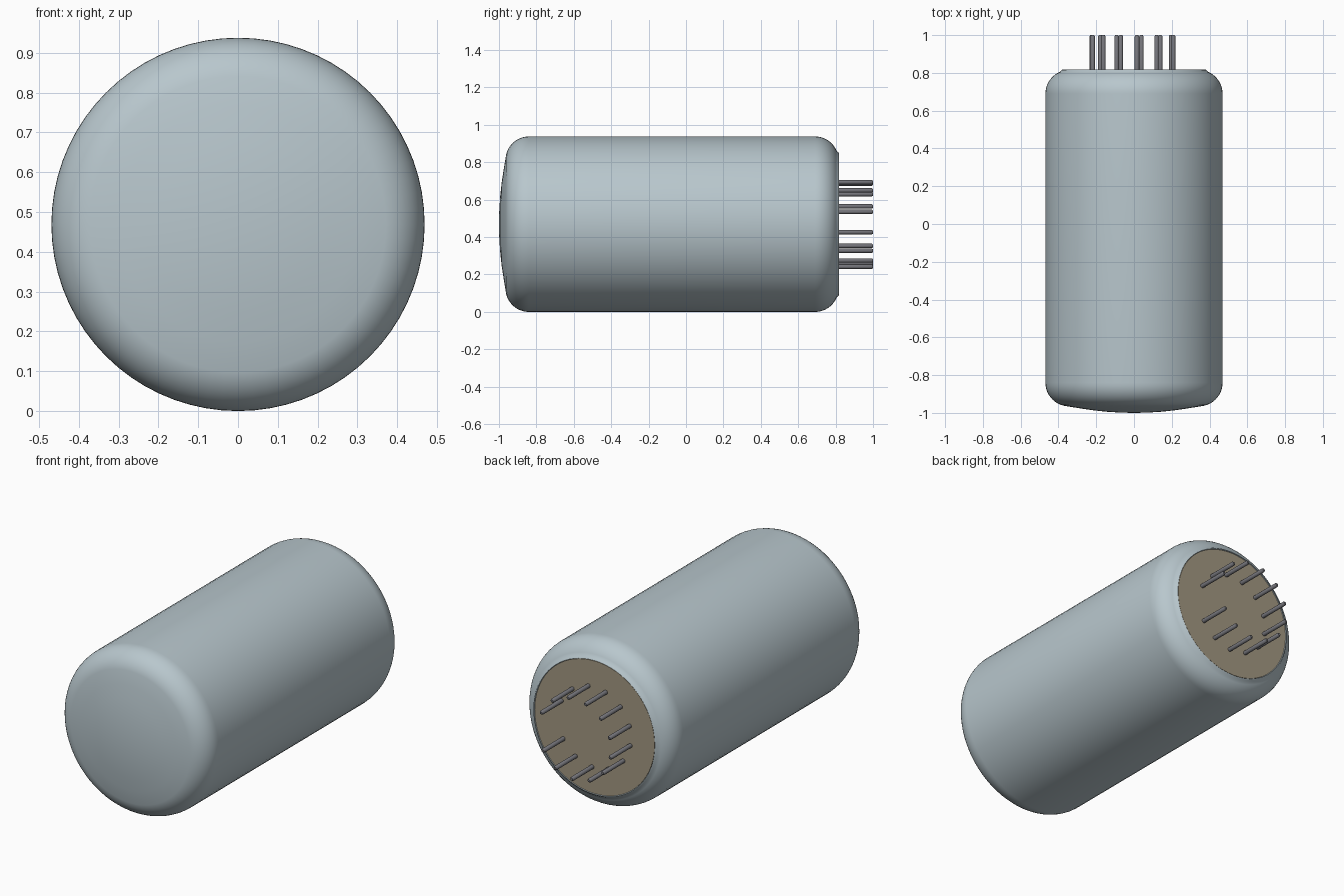
import bpy, bmesh, math
from mathutils import Matrix, Vector

cube = bpy.data.objects.get("Cube")
if cube:
    bpy.data.objects.remove(cube)

RADIUS = 0.469       # tube radius, also the height of its axis
SEGMENTS = 72


def material(name, rgb):
    m = bpy.data.materials.new(name)
    m.use_nodes = True
    m.diffuse_color = (*rgb, 1)
    m.node_tree.nodes["Principled BSDF"].inputs["Base Color"].default_value = (*rgb, 1)
    return m


glass = material("pale blue grey", (0.48, 0.57, 0.61))
tan = material("tan", (0.36, 0.31, 0.22))
metal = material("dark grey metal", (0.18, 0.18, 0.20))


def lathe(name, profile, mat, segments, x=0, z=RADIUS):
    """Spin (radius, y) points around an axis parallel to y."""
    bm = bmesh.new()
    verts = [bm.verts.new((r, y, 0)) for r, y in profile]
    edges = [bm.edges.new(pair) for pair in zip(verts, verts[1:])]
    bmesh.ops.spin(bm, geom=verts + edges, cent=(0, 0, 0), axis=(0, 1, 0),
                   angle=2 * math.pi, steps=segments, use_duplicate=False)
    bmesh.ops.remove_doubles(bm, verts=bm.verts, dist=1e-5)
    bmesh.ops.recalc_face_normals(bm, faces=bm.faces)
    mesh = bpy.data.meshes.new(name)
    bm.to_mesh(mesh)
    bm.free()
    mesh.materials.append(mat)
    obj = bpy.data.objects.new(name, mesh)
    obj.location = (x, 0, z)
    bpy.context.collection.objects.link(obj)
    bpy.ops.object.select_all(action='DESELECT')
    obj.select_set(True)
    bpy.context.view_layer.objects.active = obj
    bpy.ops.object.shade_smooth_by_angle(angle=math.radians(35))
    return obj


def arc(r, y, radius, start, end, steps=10):
    """Arc points; 0 degrees points outward, 90 degrees toward the back."""
    angles = [math.radians(start + (end - start) * i / steps) for i in range(steps + 1)]
    return [(r + radius * math.cos(a), y + radius * math.sin(a)) for a in angles]


# Tube body: shallow domed front, rounded shoulders, small lip at the back
dome = [(0.37 * t, -1 + 0.04 * t * t) for t in (0, 0.2, 0.4, 0.6, 0.8)]
front_shoulder = arc(RADIUS - 0.125, -0.84, 0.125, -77, 0)
back_shoulder = arc(RADIUS - 0.125, 0.69, 0.125, 0, 68)
lip = [(0.385, 0.814), (0.378, 0.818), (0.375, 0.812), (0, 0.812)]
lathe("tube_body", dome + front_shoulder + back_shoulder + lip, glass, SEGMENTS)

# Base plate closing the back
lathe("base_plate", [(0, 0.80), (0.375, 0.80), (0.375, 0.816), (0, 0.816)], tan, SEGMENTS)

# Ring of pins: thirteen places with the one on the +x side left empty
PIN = 0.012
pin_profile = [(0, 0.80), (PIN, 0.80), (PIN, 0.993), (PIN * 0.6, 1.0), (0, 1.0)]
for k in range(1, 13):
    a = math.radians(-3 + 360 * k / 13)
    lathe(f"pin_{k}", pin_profile, metal, 12,
          0.228 * math.cos(a), RADIUS + 0.228 * math.sin(a))
